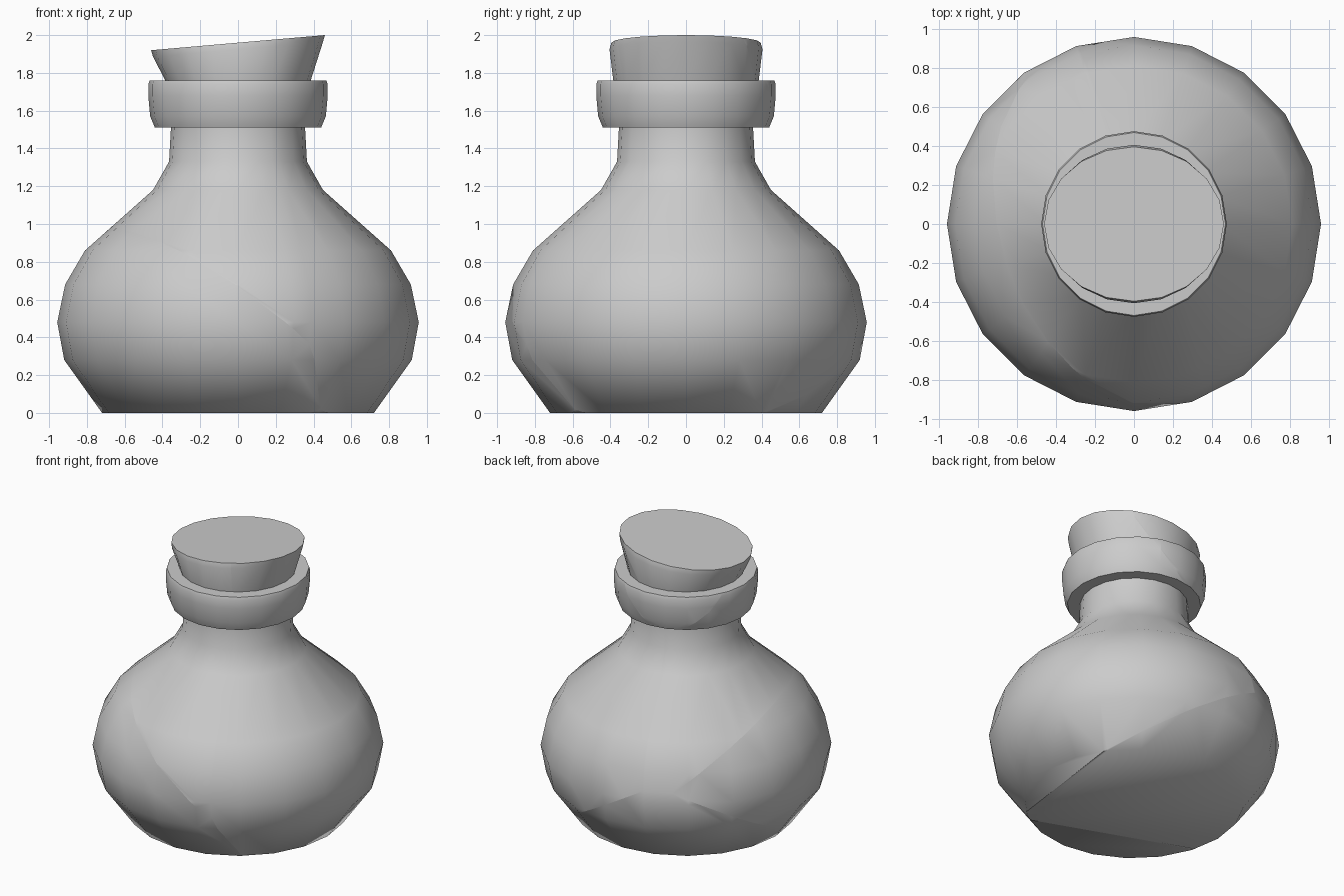
import bpy, bmesh, math
from mathutils import Vector

if "Cube" in bpy.data.objects:
    bpy.data.objects.remove(bpy.data.objects["Cube"])

SIDES = 20

# (radius x, radius y, z, tilt) rings, bottom to top
BOTTLE = [(r, r, z, 0) for r, z in [
    (0.72, 0), (0.92, 0.28), (0.957, 0.48), (0.915, 0.68), (0.81, 0.86),
    (0.45, 1.18), (0.365, 1.33), (0.355, 1.51), (0.44, 1.51), (0.465, 1.57),
    (0.475, 1.68), (0.475, 1.74), (0.468, 1.76)]]
CORK = [(0.385, 0.385, 1.76, 0), (0.45, 0.405, 1.925, 0.087), (0.46, 0.395, 1.96, 0.087)]

# Shard centres: right, front left, lower left, base, back of the neck
SEEDS = [Vector(s) for s in [(0.335, 0.11, 0.92), (-0.22, -0.10, 0.92),
                             (-0.50, -0.20, 0.55), (-0.35, 0.20, -0.25),
                             (-0.40, 1.10, 1.75)]]
NAMES = ["right", "front_left", "lower_left", "base", "back"]


def lathe(rings):
    """Closed solid from stacked, optionally tilted, rings."""
    bm = bmesh.new()
    loops = []
    for rx, ry, z, tilt in rings:
        loop = []
        for i in range(SIDES):
            a = 2 * math.pi * i / SIDES
            x = rx * math.cos(a)
            loop.append(bm.verts.new((x, ry * math.sin(a), z + tilt * x)))
        loops.append(loop)
    for lo, hi in zip(loops, loops[1:]):
        for i in range(SIDES):
            j = (i + 1) % SIDES
            bm.faces.new((lo[i], lo[j], hi[j], hi[i]))
    bm.faces.new(loops[0][::-1])
    bm.faces.new(loops[-1])
    for f in bm.faces:
        f.smooth = True
    bm.normal_update()
    for e in bm.edges:
        e.smooth = e.calc_face_angle(0) < math.radians(60)
    return bm


def shard(rings, k, name):
    """Keep the part of the solid nearest to shard centre k, capping each cut."""
    bm = lathe(rings)
    for j, other in enumerate(SEEDS):
        if j == k or not bm.faces:
            continue
        bmesh.ops.bisect_plane(bm, geom=bm.verts[:] + bm.edges[:] + bm.faces[:],
                               dist=1e-5, plane_co=(SEEDS[k] + other) / 2,
                               plane_no=other - SEEDS[k], clear_outer=True)
        rim = [e for e in bm.edges if e.is_boundary]
        if rim:
            for f in bmesh.ops.holes_fill(bm, edges=rim, sides=0)["faces"]:
                f.smooth = False
    if bm.faces:
        bmesh.ops.recalc_face_normals(bm, faces=bm.faces[:])
        me = bpy.data.meshes.new(name)
        bm.to_mesh(me)
        bpy.context.collection.objects.link(bpy.data.objects.new(name, me))
    bm.free()


# Cracked bottle and its slanted stopper
for part, rings in (("bottle", BOTTLE), ("cork", CORK)):
    for k, label in enumerate(NAMES):
        shard(rings, k, f"{part}_shard_{label}")
